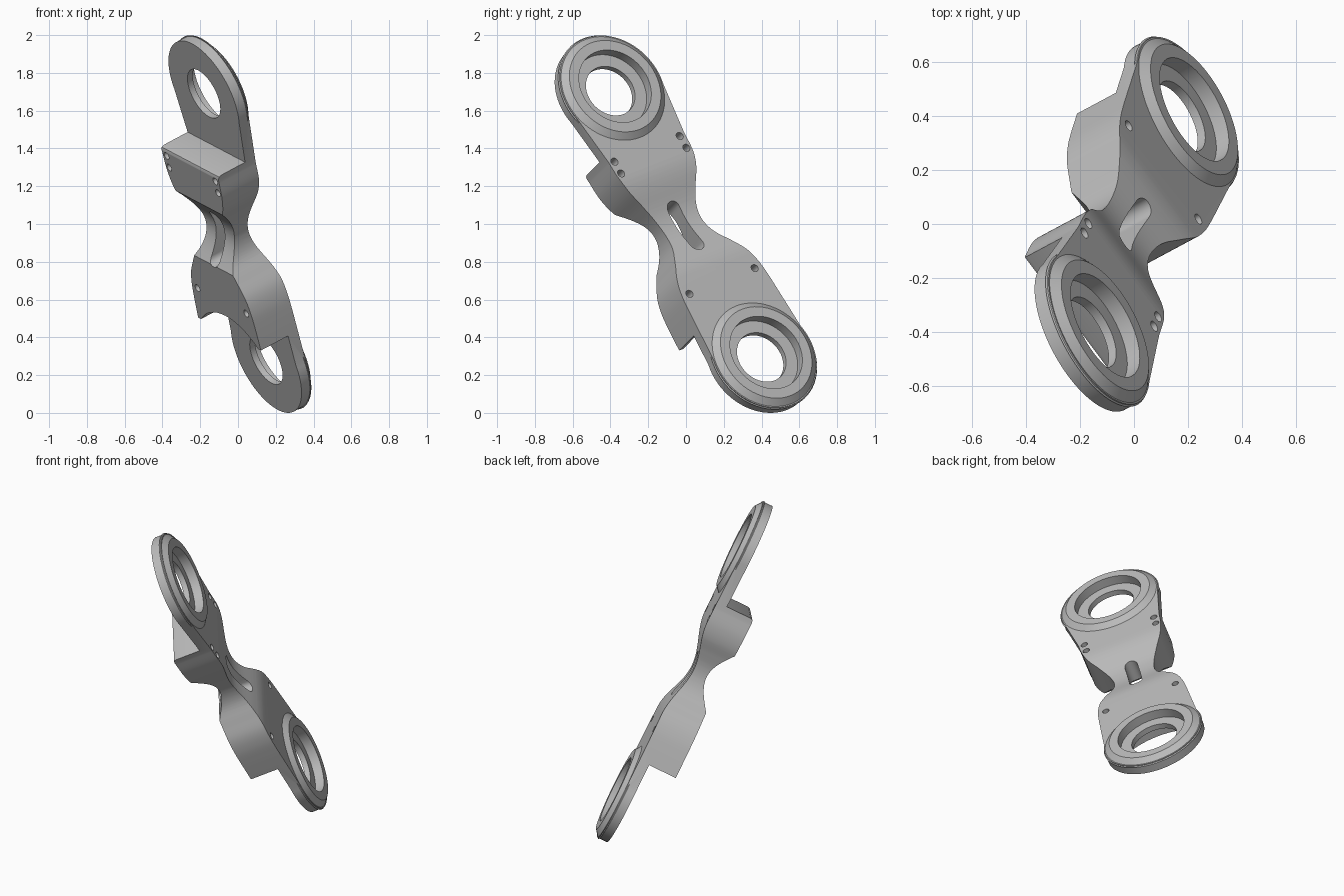
import bpy, bmesh, math
from mathutils import Vector, Matrix

cube = bpy.data.objects.get("Cube")
if cube:
    bpy.data.objects.remove(cube, do_unlink=True)

# Single grey finish
grey = bpy.data.materials.new("machined_grey")
grey.use_nodes = True
grey.diffuse_color = (0.5, 0.5, 0.5, 1)
grey.node_tree.nodes["Principled BSDF"].inputs["Base Color"].default_value = (0.5, 0.5, 0.5, 1)

# Link sizes: local x runs along the link, y across it, z out of the ring faces
RING = 0.827           # ring centre distance from the middle
R = 0.31               # outer radius of the rings
TOP, BACK, BLOCK = 0.03, -0.035, -0.215


def prism(name, pts, axis, lo, hi):
    """Extrude a closed 2D outline along local y or z."""
    bm = bmesh.new()
    def place(p, h):
        return (p[0], p[1], h) if axis == "z" else (p[0], h, p[1])
    a = [bm.verts.new(place(p, lo)) for p in pts]
    b = [bm.verts.new(place(p, hi)) for p in pts]
    bm.faces.new(a)
    bm.faces.new(b[::-1])
    n = len(pts)
    for i in range(n):
        bm.faces.new((a[i], b[i], b[(i + 1) % n], a[(i + 1) % n]))
    bmesh.ops.recalc_face_normals(bm, faces=bm.faces[:])
    return finish(name, bm)


def cone(name, x, y, lo, hi, r_lo, r_hi=None, seg=64):
    bm = bmesh.new()
    bmesh.ops.create_cone(bm, cap_ends=True, segments=seg, radius1=r_lo,
                          radius2=r_lo if r_hi is None else r_hi, depth=hi - lo,
                          matrix=Matrix.Translation((x, y, (lo + hi) / 2)))
    return finish(name, bm)


def finish(name, bm):
    me = bpy.data.meshes.new(name)
    bm.to_mesh(me)
    bm.free()
    me.materials.append(grey)
    ob = bpy.data.objects.new(name, me)
    bpy.context.collection.objects.link(ob)
    return ob


def boolean(target, tool, operation):
    mod = target.modifiers.new(operation.lower(), "BOOLEAN")
    mod.operation, mod.solver, mod.object = operation, "EXACT", tool
    bpy.context.view_layer.objects.active = target
    bpy.ops.object.modifier_apply(modifier=mod.name)
    bpy.data.objects.remove(tool, do_unlink=True)


def arc(cx, r, a0, a1, n):
    angles = [math.radians(a0 + (a1 - a0) * i / n) for i in range(n + 1)]
    return [(cx + r * math.cos(a), r * math.sin(a)) for a in angles]


def smooth_path(pts, steps=6):
    """Catmull-Rom curve through the points."""
    out = []
    p = [Vector(q) for q in [pts[0]] + pts + [pts[-1]]]
    for a, b, c, d in zip(p, p[1:], p[2:], p[3:]):
        for i in range(steps):
            t = i / steps
            q = (2 * b + (c - a) * t + (2 * a - 5 * b + 4 * c - d) * t * t
                 + (3 * b - a - 3 * c + d) * t ** 3) / 2
            out.append((q.x, q.y))
    return out + [pts[-1]]


# Side profile: dipped front, two deep blocks with a curved recess between them
N = 24
dip = [(-0.36 + 0.64 * i / N, TOP - 0.0325 * (1 - math.cos(2 * math.pi * i / N)))
       for i in range(N + 1)]
recess = [(0.15 - 0.39 * i / N, BLOCK + 0.09 * math.sin(math.pi * i / N))
          for i in range(N + 1)]
profile = ([(-1.3, TOP)] + dip + [(1.3, TOP), (1.3, BACK), (0.575, BACK), (0.575, BLOCK)]
           + recess + [(-0.475, BLOCK), (-0.49, BLOCK + 0.006), (-0.495, BLOCK + 0.02),
                       (-0.495, BACK), (-1.3, BACK)])
link = prism("link_bracket", profile, "y", -0.5, 0.5)

# Waisted outline with a round eye at each end
waist = smooth_path([(-0.46, 0.262), (-0.36, 0.256), (-0.27, 0.232), (-0.18, 0.185),
                     (-0.09, 0.145), (0.0, 0.13), (0.09, 0.146), (0.18, 0.198),
                     (0.27, 0.25), (0.36, 0.275), (0.46, 0.285)])
outline = (waist + arc(RING, R, 104, -104, 48)
           + [(x, -y) for x, y in reversed(waist)] + arc(-RING, R, 284, 76, 48))
boolean(link, prism("outline_tool", outline, "z", -0.5, 0.5), "INTERSECT")

# Lower block end is scooped concentrically with its ring
boolean(link, cone("scoop_tool", RING, 0, -0.4, BACK - 0.0002, 0.365, seg=96), "DIFFERENCE")

# Chamfered ring faces, bearing seats and bores
for x in (-RING, RING):
    boolean(link, cone("ring_face", x, 0, TOP - 0.01, 0.058, R + 0.006, 0.268), "UNION")
    boolean(link, cone("seat_tool", x, 0, 0.0, 0.2, 0.212), "DIFFERENCE")
    boolean(link, cone("bore_tool", x, 0, -0.3, 0.3, 0.144), "DIFFERENCE")

# Lengthwise slot through the web
slot = arc(0.12, 0.04, -90, 90, 12) + arc(-0.11, 0.04, 90, 270, 12)
boolean(link, prism("slot_tool", slot, "z", -0.5, 0.5), "DIFFERENCE")

# Small fixing holes: paired above, single below
for x in (-0.452, -0.379, 0.369):
    for side in (-1, 1):
        boolean(link, cone("hole_tool", x, side * 0.226, -0.5, 0.5, 0.021, seg=24), "DIFFERENCE")

# Tilt the link into its standing pose
along = Vector((0.1995, 0.4837, -0.8525)).normalized()
across = Vector((0.797, 0.427, 0.428)).cross(along).normalized()
face = along.cross(across)
pose = Matrix((along, across, face)).transposed().to_4x4()
link.data.transform(Matrix.Translation((0.012, 0, 1)) @ pose)

bpy.ops.object.select_all(action="DESELECT")
link.select_set(True)
bpy.context.view_layer.objects.active = link
bpy.ops.object.shade_smooth_by_angle(angle=math.radians(25))
